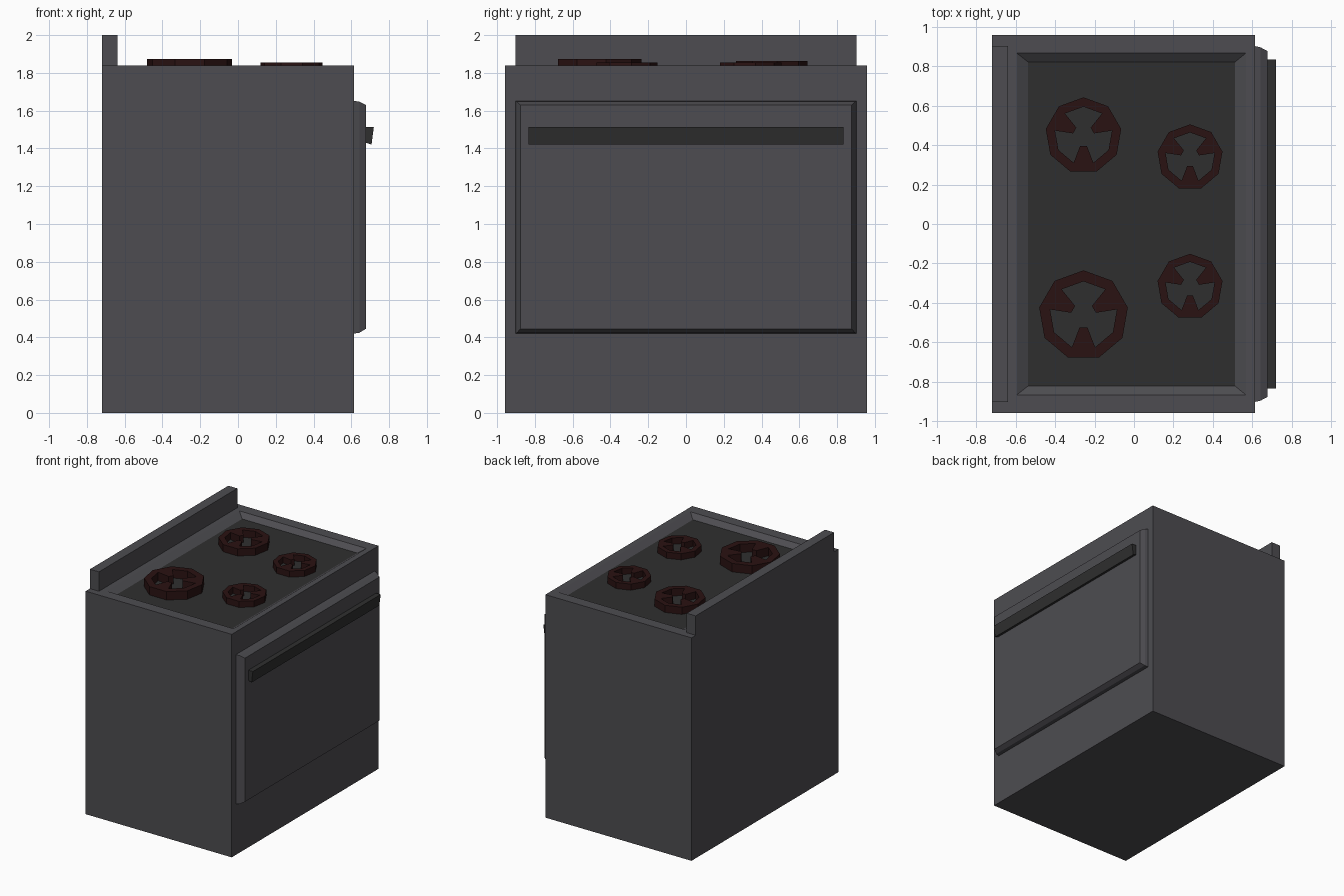
import bpy, bmesh
from math import sin, cos, radians
from mathutils import Vector

if "Cube" in bpy.data.objects:
    bpy.data.objects.remove(bpy.data.objects["Cube"])


def material(name, rgb):
    m = bpy.data.materials.new(name)
    m.diffuse_color = (*rgb, 1)
    m.use_nodes = True
    m.node_tree.nodes["Principled BSDF"].inputs["Base Color"].default_value = m.diffuse_color
    return m


STEEL = material("dark_steel", (0.075, 0.073, 0.082))
BLACK = material("black_glass", (0.028, 0.028, 0.028))
RED = material("dark_red", (0.023, 0.006, 0.006))


def finish(bm, name, *mats):
    bmesh.ops.recalc_face_normals(bm, faces=bm.faces)
    me = bpy.data.meshes.new(name)
    bm.to_mesh(me)
    bm.free()
    ob = bpy.data.objects.new(name, me)
    for m in mats:
        me.materials.append(m)
    bpy.context.collection.objects.link(ob)
    return ob


def loft(name, rings, *mats):
    """Skin a list of equal-length point rings and cap both ends.
    A second material goes on the last cap."""
    bm = bmesh.new()
    loops = [[bm.verts.new(p) for p in ring] for ring in rings]
    n = len(loops[0])
    for a, b in zip(loops, loops[1:]):
        for i in range(n):
            j = (i + 1) % n
            bm.faces.new((a[i], a[j], b[j], b[i]))
    bm.faces.new(loops[0])
    bm.faces.new(loops[-1]).material_index = len(mats) - 1
    return finish(bm, name, *mats)


def rect_z(x0, x1, hy, z):
    return [(x0, -hy, z), (x1, -hy, z), (x1, hy, z), (x0, hy, z)]


def rect_x(x, hy, z0, z1):
    return [(x, -hy, z0), (x, hy, z0), (x, hy, z1), (x, -hy, z1)]


FLOOR = 1.805

# Cabinet with the sunken hob pan in its top
loft("cabinet", [rect_z(-0.72, 0.613, 0.957, 0),
                 rect_z(-0.72, 0.613, 0.957, 1.84),
                 rect_z(-0.594, 0.567, 0.866, 1.84),
                 rect_z(-0.538, 0.513, 0.822, FLOOR)], STEEL, BLACK)

# Raised back panel
loft("back_panel", [rect_z(-0.72, -0.638, 0.902, 1.84),
                    rect_z(-0.72, -0.638, 0.902, 2.0)], STEEL)

# Oven door with chamfered rim
loft("oven_door", [rect_x(0.613, 0.902, 0.42, 1.652),
                   rect_x(0.642, 0.895, 0.424, 1.648),
                   rect_x(0.677, 0.877, 0.445, 1.63)], STEEL)

# Door handle bar
profile = [(0.677, 1.43), (0.707, 1.42), (0.719, 1.514), (0.677, 1.514)]
loft("door_handle", [[(x, y, z) for x, z in profile] for y in (-0.833, 0.833)], BLACK)


def burner(name, cx, cy, r):
    """Nine-sided ring with three inward prongs, extruded upwards."""
    bm = bmesh.new()
    c = Vector((cx, cy, FLOOR))

    def polar(rad, deg):
        return bm.verts.new(c + rad * Vector((cos(radians(deg)), sin(radians(deg)), 0)))

    outer = [polar(r, 90 + 40 * k) for k in range(9)]
    inner = [polar(0.755 * r, 90 + 40 * k) for k in range(9)]
    for k in range(9):
        j = (k + 1) % 9
        bm.faces.new((outer[k], outer[j], inner[j], inner[k]))
        if k % 3 == 1:
            mid = 110 + 40 * k
            bm.faces.new((inner[k], inner[j], polar(0.28 * r, mid + 18), polar(0.28 * r, mid - 18)))
    bmesh.ops.recalc_face_normals(bm, faces=bm.faces)
    # share orientation, then keep the base and extrude a copy for the top
    res = bmesh.ops.extrude_face_region(bm, geom=bm.faces[:], use_keep_orig=True)
    top = [v for v in res["geom"] if isinstance(v, bmesh.types.BMVert)]
    bmesh.ops.translate(bm, verts=top, vec=(0, 0, 0.305 * r))
    finish(bm, name, RED)


# Burners
burner("burner_back_large", -0.256, -0.463, 0.228)
burner("burner_back_medium", -0.256, 0.448, 0.194)
burner("burner_front_small_a", 0.284, 0.338, 0.167)
burner("burner_front_small_b", 0.284, -0.318, 0.167)
